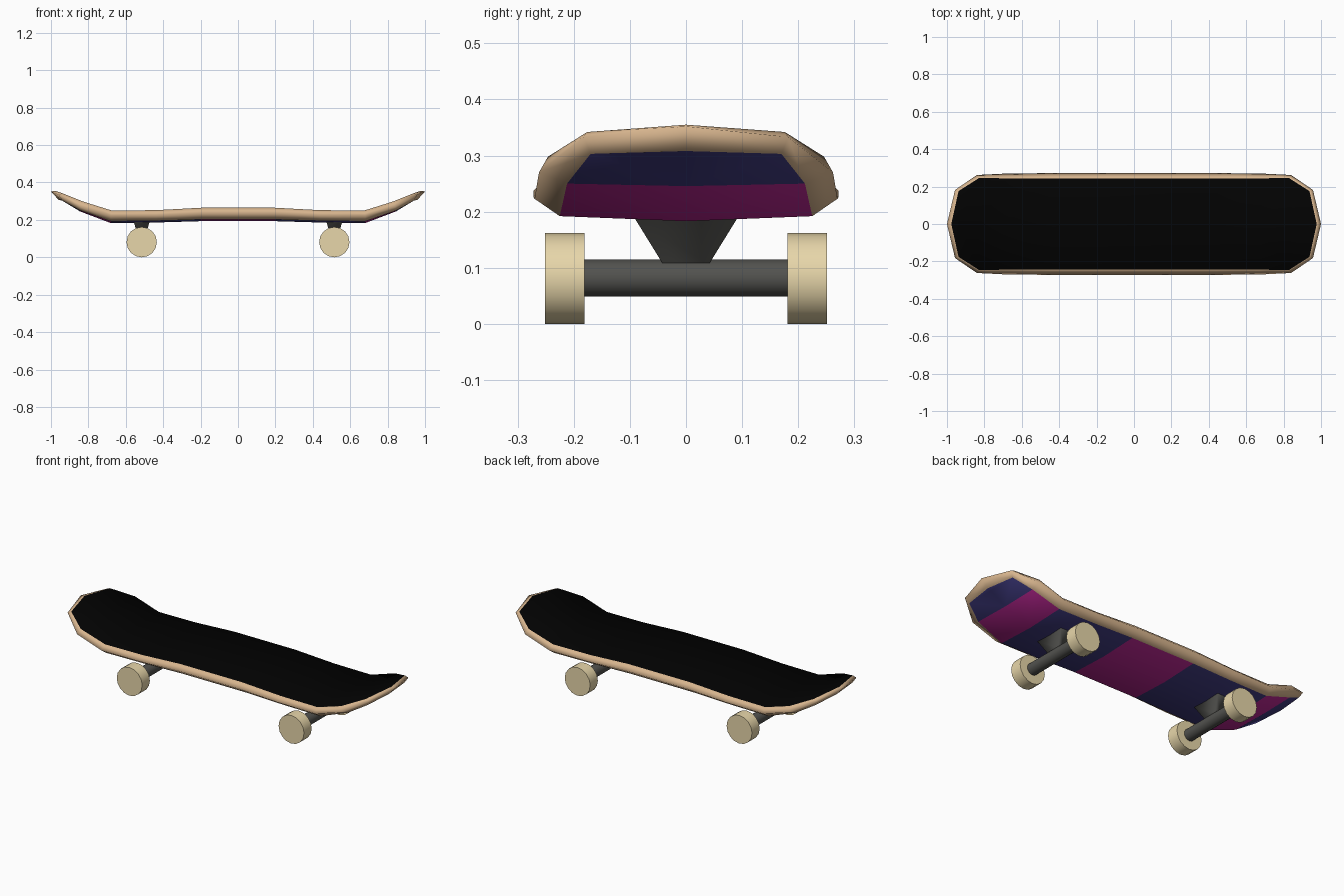
import bpy, bmesh, math
from mathutils import Matrix

if "Cube" in bpy.data.objects:
    bpy.data.objects.remove(bpy.data.objects["Cube"])


def material(name, rgb):
    m = bpy.data.materials.new(name)
    m.diffuse_color = (*rgb, 1)
    m.use_nodes = True
    m.node_tree.nodes["Principled BSDF"].inputs["Base Color"].default_value = m.diffuse_color
    return m


WOOD = material("wood", (0.68, 0.46, 0.27))
GRIP = material("black grip", (0.0005, 0.0005, 0.0005))
NAVY = material("navy", (0.051, 0.043, 0.215))
MAGENTA = material("magenta", (0.51, 0.020, 0.30))
METAL = material("dark metal", (0.085, 0.085, 0.078))
CREAM = material("cream", (0.82, 0.69, 0.41))


def finish(name, bm, mats, angle=40):
    bmesh.ops.recalc_face_normals(bm, faces=bm.faces)
    me = bpy.data.meshes.new(name)
    bm.to_mesh(me)
    bm.free()
    ob = bpy.data.objects.new(name, me)
    bpy.context.collection.objects.link(ob)
    for m in mats:
        me.materials.append(m)
    bpy.ops.object.select_all(action='DESELECT')
    ob.select_set(True)
    bpy.context.view_layer.objects.active = ob
    bpy.ops.object.shade_smooth_by_angle(angle=math.radians(angle))
    return ob


# Deck: three outline loops, each given as one quarter from nose tip to middle
TOP = [(.977, 0, .355), (.938, .176, .342), (.828, .246, .298),
       (.675, .244, .250), (.44, .244, .252), (.195, .244, .265)]
RIM = [(1.0, 0, .352), (.957, .182, .333), (.84, .262, .270),
       (.68, .27, .223), (.44, .272, .226), (.195, .272, .237)]
BASE = [(.96, 0, .308), (.94, .17, .303), (.845, .212, .250),
        (.68, .225, .192), (.44, .225, .195), (.20, .225, .202)]
DIP = [0, 0, .5, 1, 1, 1]

bm = bmesh.new()


def loop(q):
    half = q + [(-x, y, z) for x, y, z in reversed(q)]
    full = half + [(x, -y, z) for x, y, z in reversed(half[1:-1])]
    return [bm.verts.new(p) for p in full]


def cap(ring, depth, pick):
    # fill a loop across a slightly sunken centre line
    n, h = len(ring), len(ring) // 2
    mid = {0: ring[0], h: ring[h]}
    dip = DIP + DIP[::-1]
    for i in range(1, h):
        x, y, z = ring[i].co
        mid[i] = bm.verts.new((x, 0, z - depth * dip[i]))
    for i in range(h):
        for a, b in ((ring[i], ring[i + 1]), (ring[-i % n], ring[n - i - 1])):
            vs = list(dict.fromkeys((a, b, mid[i + 1], mid[i])))
            f = bm.faces.new(vs)
            f.material_index = pick(abs(f.calc_center_median().x))


top, rim, base = loop(TOP), loop(RIM), loop(BASE)
for a, b in ((top, rim), (rim, base)):
    for i in range(len(a)):
        j = (i + 1) % len(a)
        bm.faces.new((a[i], a[j], b[j], b[i]))
cap(top, .012, lambda x: 1)
cap(base, .009, lambda x: 3 if x < .2 or .68 < x < .845 else 2)
finish("deck", bm, [WOOD, GRIP, NAVY, MAGENTA], 120)


def cylinder_y(name, x, y, z, r, length, mat):
    b = bmesh.new()
    bmesh.ops.create_cone(b, cap_ends=True, segments=16, radius1=r, radius2=r, depth=length,
                          matrix=Matrix.Translation((x, y, z)) @ Matrix.Rotation(math.pi / 2, 4, 'X'))
    finish(name, b, [mat])


# Trucks and wheels
for end, s in (("front", 1), ("rear", -1)):
    x = .515 * s
    cylinder_y(end + "_axle", x, 0, .082, .033, .37, METAL)
    for side, t in (("left", 1), ("right", -1)):
        cylinder_y(f"{end}_{side}_wheel", x, t * .216, .081, .081, .07, CREAM)
    # tapered mount between deck and axle, open where it is buried
    b = bmesh.new()
    bmesh.ops.create_cube(b, size=1)
    bmesh.ops.delete(b, geom=[f for f in b.faces if abs(f.normal.z) > .5], context='FACES_ONLY')
    for v in b.verts:
        up = v.co.z > 0
        v.co.x = x + v.co.x * (.085 if up else .035)
        v.co.y *= .185 if up else .08
        v.co.z = .19 if up else .105
    finish(end + "_truck_mount", b, [METAL], 100)
